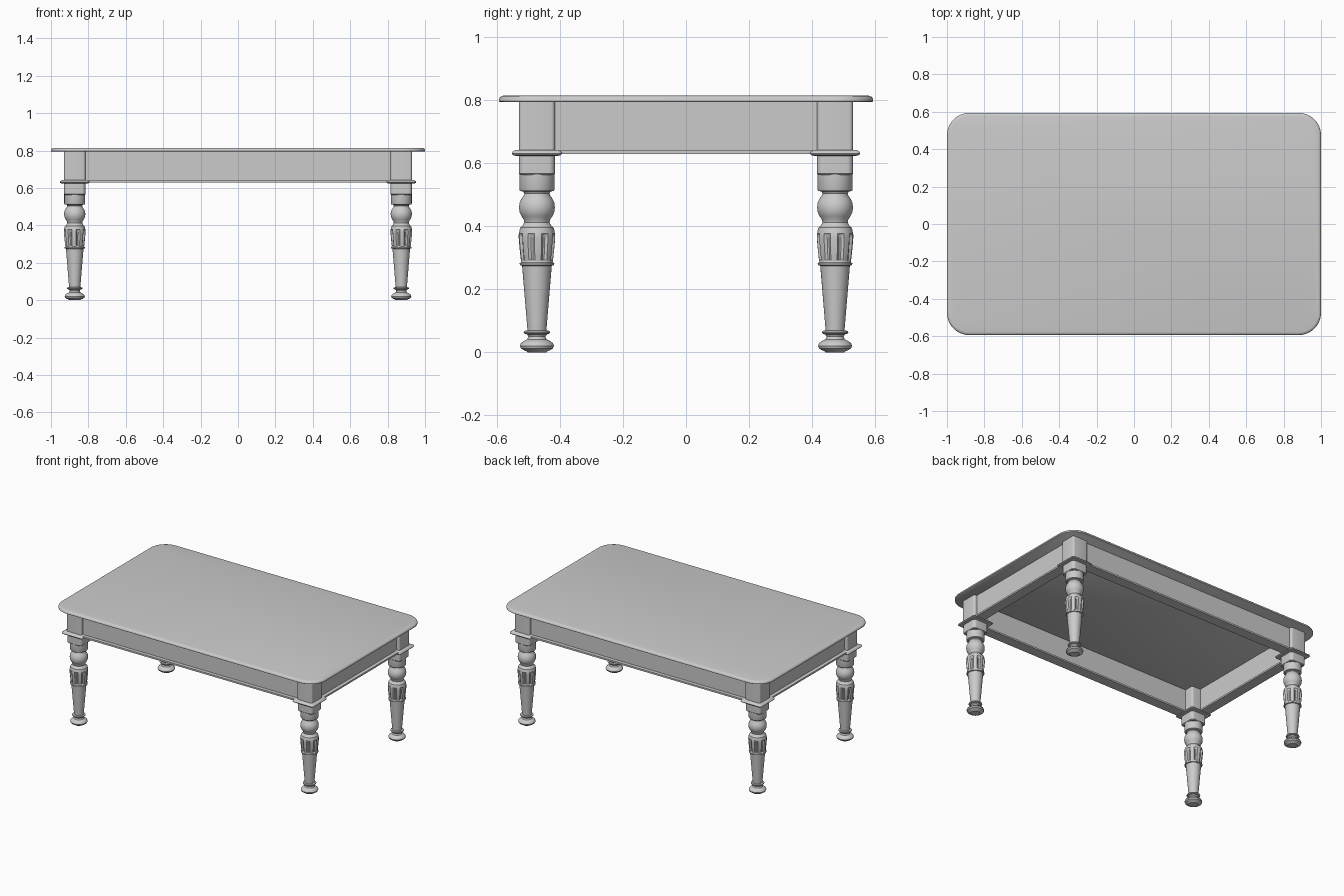
import bpy, bmesh
from math import sin, cos, pi

if "Cube" in bpy.data.objects:
    bpy.data.objects.remove(bpy.data.objects["Cube"])

LEG_X, LEG_Y = 0.873, 0.473


def finish(name, bm, mirror=(False, False)):
    bmesh.ops.recalc_face_normals(bm, faces=bm.faces)
    mesh = bpy.data.meshes.new(name)
    bm.to_mesh(mesh)
    bm.free()
    obj = bpy.data.objects.new(name, mesh)
    bpy.context.collection.objects.link(obj)
    bpy.ops.object.select_all(action='DESELECT')
    obj.select_set(True)
    bpy.context.view_layer.objects.active = obj
    bpy.ops.object.shade_smooth_by_angle(angle=0.6)
    if any(mirror):
        mod = obj.modifiers.new("Mirror", 'MIRROR')
        mod.use_axis = (mirror[0], mirror[1], False)
        mod.use_mirror_merge = False
    return obj


def loft(name, rings, mirror=(False, False)):
    """Skin a stack of equal-length point rings and cap both ends."""
    bm = bmesh.new()
    loops = [[bm.verts.new(p) for p in ring] for ring in rings]
    for a, b in zip(loops, loops[1:]):
        for i in range(len(a)):
            j = (i + 1) % len(a)
            bm.faces.new((a[i], a[j], b[j], b[i]))
    bm.faces.new(loops[0])
    bm.faces.new(loops[-1])
    return finish(name, bm, mirror)


def slab(name, centre, half, radius, profile, mirror=(False, False), steps=8):
    """Rounded rectangle lofted through (z, inset) pairs."""
    rings = []
    for z, inset in profile:
        r = max(radius - inset, 0.001)
        ring = []
        for q, (sx, sy) in enumerate(((1, 1), (-1, 1), (-1, -1), (1, -1))):
            for k in range(steps + 1):
                a = (q + k / steps) * pi / 2
                ring.append((centre[0] + sx * (half[0] - radius) + r * cos(a),
                             centre[1] + sy * (half[1] - radius) + r * sin(a), z))
        rings.append(ring)
    return loft(name, rings, mirror)


def box(name, lo, hi, mirror):
    bm = bmesh.new()
    bmesh.ops.create_cube(bm, size=1)
    for v in bm.verts:
        v.co = [(l + h) / 2 + c * (h - l) for c, l, h in zip(v.co, lo, hi)]
    return finish(name, bm, mirror)


BOTH = (True, True)
LEG = (LEG_X, LEG_Y)

# Tabletop with a rounded edge
slab("tabletop", (0, 0), (1.0, 0.594), 0.12,
     [(0.795, 0.003), (0.797, 0), (0.804, 0), (0.809, 0.003),
      (0.813, 0.008), (0.815, 0.016)], steps=12)

# Square leg heads, collar mouldings and the softer blocks beneath them
slab("leg_head", LEG, (0.057, 0.057), 0.012, [(0.638, 0), (0.796, 0)], BOTH, 4)
slab("leg_collar", LEG, (0.08, 0.08), 0.014,
     [(0.624, 0.012), (0.626, 0.004), (0.631, 0), (0.636, 0.002),
      (0.640, 0.008), (0.643, 0.013)], BOTH, 4)
slab("leg_block", LEG, (0.057, 0.057), 0.02,
     [(0.563, 0.004), (0.567, 0), (0.626, 0)], BOTH, 5)

# Turned leg: (z, radius, flute depth)
turning = [(0.0, 0.030, 0), (0.004, 0.034, 0), (0.007, 0.042, 0), (0.013, 0.051, 0),
           (0.021, 0.054, 0), (0.029, 0.051, 0), (0.036, 0.042, 0), (0.041, 0.031, 0),
           (0.050, 0.027, 0), (0.057, 0.031, 0), (0.060, 0.040, 0), (0.064, 0.042, 0),
           (0.068, 0.040, 0), (0.070, 0.030, 0), (0.275, 0.047, 0), (0.277, 0.054, 0),
           (0.283, 0.055, 0), (0.286, 0.051, 0), (0.290, 0.050, 0), (0.293, 0.051, 0.006),
           (0.33, 0.055, 0.007), (0.365, 0.058, 0.008), (0.372, 0.058, 0.006),
           (0.377, 0.057, 0), (0.388, 0.055, 0), (0.396, 0.053, 0), (0.400, 0.047, 0),
           (0.412, 0.040, 0), (0.422, 0.042, 0), (0.432, 0.049, 0), (0.445, 0.055, 0),
           (0.460, 0.057, 0), (0.475, 0.055, 0), (0.488, 0.049, 0), (0.498, 0.042, 0),
           (0.505, 0.040, 0), (0.510, 0.043, 0), (0.513, 0.054, 0), (0.518, 0.056, 0),
           (0.566, 0.056, 0)]
SEG = 48
rings = []
for z, r, depth in turning:
    ring = []
    for i in range(SEG):
        a = 2 * pi * i / SEG
        rr = r - (depth if i % 6 in (2, 3) else 0)   # eight grooves
        ring.append((LEG_X + rr * cos(a), LEG_Y + rr * sin(a), z))
    rings.append(ring)
loft("turned_leg", rings, BOTH)

# Aprons between the leg heads, each with a thin bottom strip
AX, AY = LEG_X - 0.05, LEG_Y - 0.05
box("long_apron", (-AX, 0.480, 0.640), (AX, 0.510, 0.796), (False, True))
box("end_apron", (0.880, -AY, 0.640), (0.910, AY, 0.796), (True, False))
box("long_apron_strip", (-AX, 0.465, 0.630), (AX, 0.535, 0.641), (False, True))
box("end_apron_strip", (0.865, -AY, 0.630), (0.935, AY, 0.641), (True, False))
